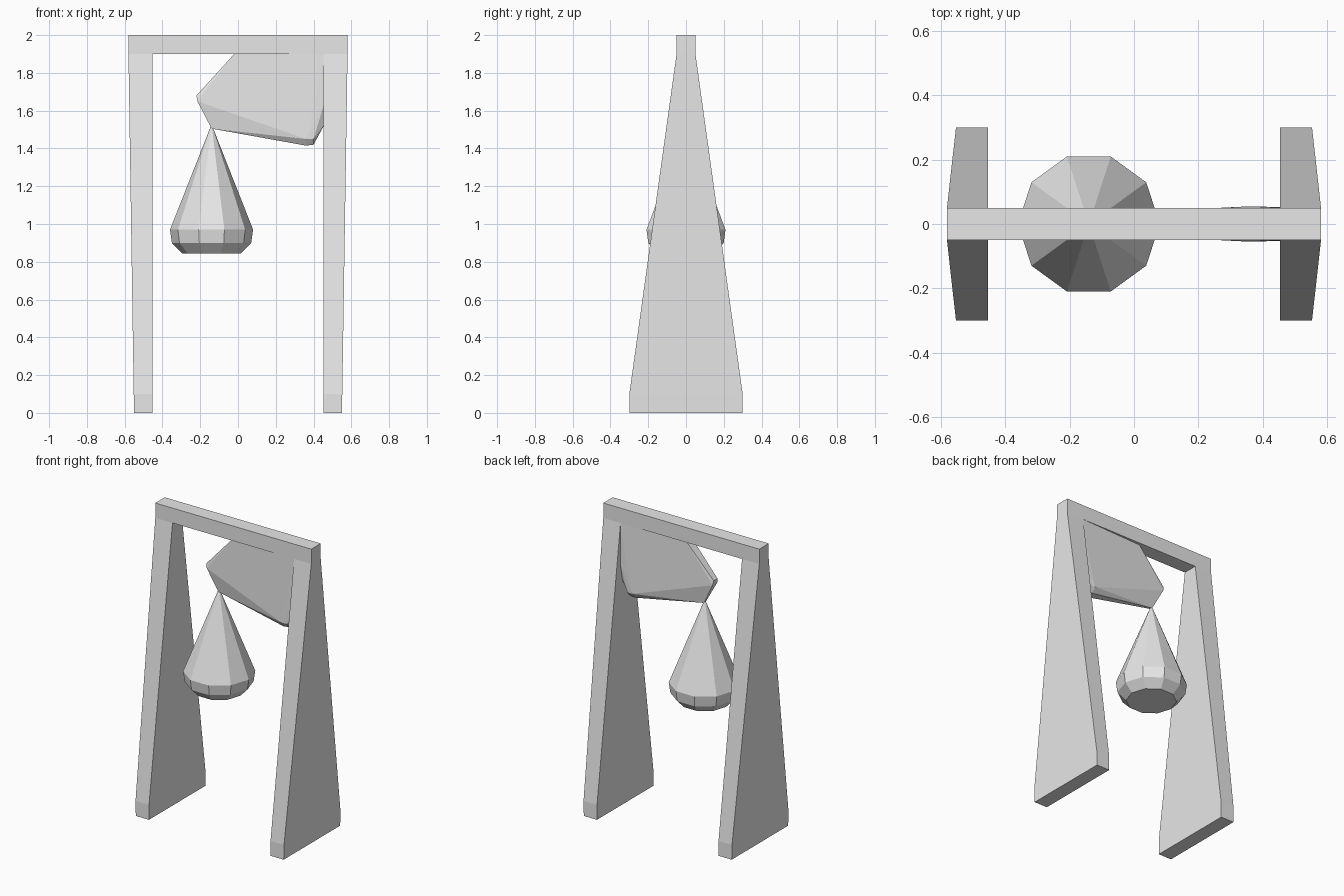
import bpy, bmesh, math

cube = bpy.data.objects.get("Cube")
if cube:
    bpy.data.objects.remove(cube, do_unlink=True)

grey = bpy.data.materials.new("plain grey")
grey.use_nodes = True
grey.diffuse_color = (0.8, 0.8, 0.8, 1)
grey.node_tree.nodes["Principled BSDF"].inputs["Base Color"].default_value = grey.diffuse_color


def finish(name, bm):
    bmesh.ops.recalc_face_normals(bm, faces=bm.faces)
    mesh = bpy.data.meshes.new(name)
    bm.to_mesh(mesh)
    bm.free()
    mesh.materials.append(grey)
    obj = bpy.data.objects.new(name, mesh)
    bpy.context.collection.objects.link(obj)
    return obj


def loft(name, rings):
    """Skin a stack of equal-sized point rings and cap both ends."""
    bm = bmesh.new()
    rows = [[bm.verts.new(p) for p in ring] for ring in rings]
    n = len(rows[0])
    for low, high in zip(rows, rows[1:]):
        for i in range(n):
            j = (i + 1) % n
            bm.faces.new((low[i], low[j], high[j], high[i]))
    bm.faces.new(rows[0][::-1])
    bm.faces.new(rows[-1])
    return finish(name, bm)


def rect(x0, x1, half, z):
    return [(x0, -half, z), (x1, -half, z), (x1, half, z), (x0, half, z)]


# Tapered legs: (outer x, half depth, height), flat inner side
leg_levels = [(0.55, 0.3, 0), (0.552, 0.3, 0.1), (0.58, 0.05, 1.9)]
for side, name in ((1, "left_leg"), (-1, "right_leg")):
    loft(name, [rect(side * 0.452, side * x, d, z) for x, d, z in leg_levels])

# Top beam
loft("top_beam", [rect(-0.58, 0.58, 0.05, z) for z in (1.9, 2)])

# Faceted bracket in the corner: (x, half thickness, z)
bracket_outline = [(-0.02, 0.03, 1.9), (-0.22, 0.02, 1.68), (-0.215, 0.025, 1.65),
                   (-0.14, 0.008, 1.505), (0.36, 0.03, 1.415), (0.40, 0.03, 1.42),
                   (0.36, 0.055, 1.45), (0.40, 0.052, 1.45), (0.46, 0.03, 1.53),
                   (0.46, 0.052, 1.65), (0.46, 0.05, 1.9)]
bm = bmesh.new()
for x, d, z in bracket_outline:
    for s in (-1, 1):
        bm.verts.new((x, s * d, z))
bmesh.ops.convex_hull(bm, input=bm.verts)
bmesh.ops.dissolve_limit(bm, angle_limit=math.radians(1), verts=bm.verts, edges=bm.edges)
finish("corner_bracket", bm)

# Ten-sided hanging weight: (radius, height)
weight_levels = [(0.157, 0.845), (0.21, 0.9), (0.22, 0.97), (0.005, 1.515)]
sides = 10
weight = loft("hanging_weight", [
    [(r * math.cos(math.tau * i / sides), r * math.sin(math.tau * i / sides), z)
     for i in range(sides)] for r, z in weight_levels])
weight.location.x = -0.14
